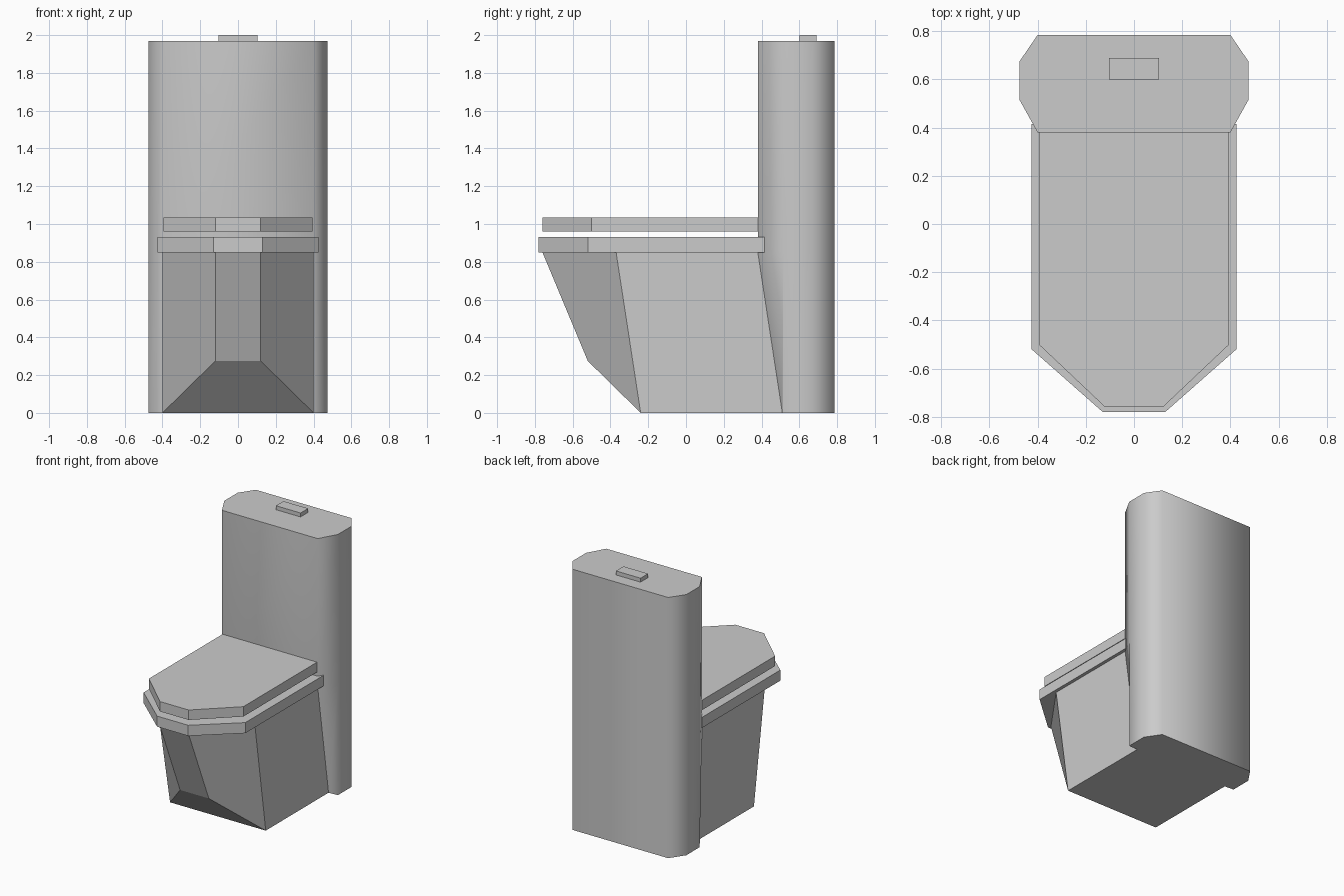
import bpy, bmesh
from math import radians

if "Cube" in bpy.data.objects:
    bpy.data.objects.remove(bpy.data.objects["Cube"])


def make(name, rings):
    """Closed solid lofted through rings that share a vertex count."""
    bm = bmesh.new()
    loops = [[bm.verts.new(p) for p in ring] for ring in rings]
    n = len(loops[0])
    for low, high in zip(loops, loops[1:]):
        for i in range(n):
            j = (i + 1) % n
            bm.faces.new((low[i], low[j], high[j], high[i]))
    bm.faces.new(loops[0][::-1])
    bm.faces.new(loops[-1])
    bmesh.ops.remove_doubles(bm, verts=bm.verts, dist=1e-5)
    bmesh.ops.recalc_face_normals(bm, faces=bm.faces)
    mesh = bpy.data.meshes.new(name)
    bm.to_mesh(mesh)
    bm.free()
    obj = bpy.data.objects.new(name, mesh)
    bpy.context.collection.objects.link(obj)
    return obj


def outline(half):
    """Mirror the right half of an outline across x = 0."""
    return half + [(-x, y) for x, y in reversed(half)]


def ring(half, z):
    return [(x, y, z) for x, y in outline(half)]


# Tank: chamfered column whose front edge slopes back below the bowl rim
def tank_half(front):
    return [(0.40, front), (0.475, 0.515), (0.475, 0.675), (0.40, 0.785)]


tank = make("tank", [ring(tank_half(0.51), 0), ring(tank_half(0.38), 0.85),
                     ring(tank_half(0.38), 1.97)])
bpy.context.view_layer.objects.active = tank
tank.select_set(True)
bpy.ops.object.shade_smooth_by_angle(angle=radians(65))

# Bowl: pointed front leaning outward, with a cut-back toe
half_bowl = [(0.12, -0.76, 0.85), (0.12, -0.52, 0.275), (0.40, -0.24, 0),
             (0.40, -0.37, 0.85), (0.40, 0.51, 0), (0.40, 0.38, 0.85)]
bm = bmesh.new()
R = [bm.verts.new(p) for p in half_bowl]
L = [bm.verts.new((-x, y, z)) for x, y, z in half_bowl]
for side in (R, L):
    bm.faces.new([side[i] for i in (0, 1, 2, 3)])
    bm.faces.new([side[i] for i in (3, 2, 4, 5)])
for a, b in ((0, 1), (1, 2), (2, 4), (4, 5)):
    bm.faces.new((R[a], R[b], L[b], L[a]))
bm.faces.new((R[0], R[3], R[5], L[5], L[3], L[0]))
bmesh.ops.recalc_face_normals(bm, faces=bm.faces)
mesh = bpy.data.meshes.new("bowl")
bm.to_mesh(mesh)
bm.free()
bpy.context.collection.objects.link(bpy.data.objects.new("bowl", mesh))

# Seat, floating lid and flush button
for name, half, z0, z1 in (
    ("seat", [(0.13, -0.78), (0.425, -0.52), (0.425, 0.415)], 0.85, 0.93),
    ("lid", [(0.12, -0.76), (0.395, -0.50), (0.395, 0.38)], 0.96, 1.035),
    ("flush_button", [(0.103, 0.60), (0.103, 0.69)], 1.96, 2.0),
):
    make(name, [ring(half, z0), ring(half, z1)])
